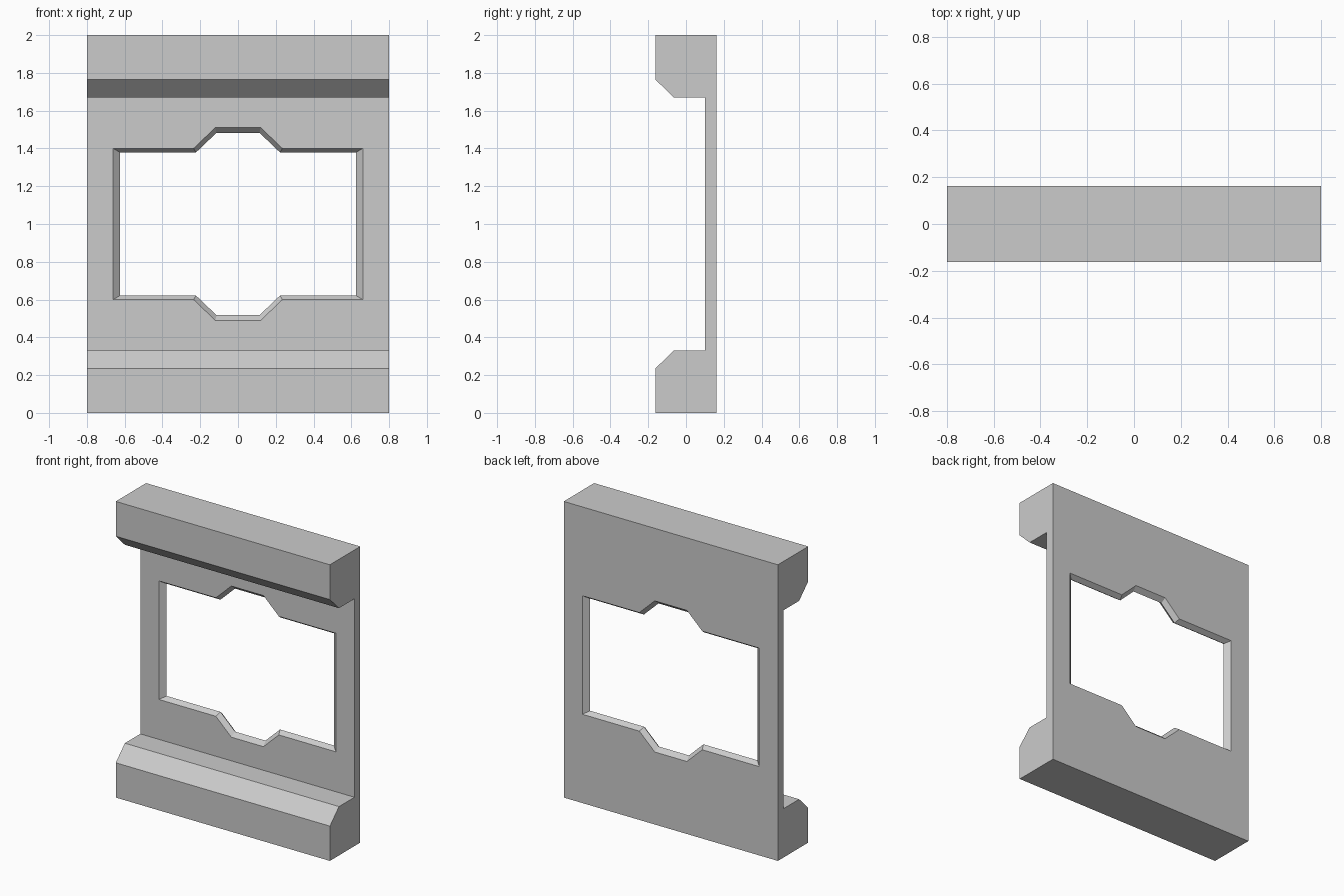
import bpy, bmesh

if "Cube" in bpy.data.objects:
    bpy.data.objects.remove(bpy.data.objects["Cube"])


def loft(name, rings):
    """Closed solid through matching rings of points, with capped ends."""
    bm = bmesh.new()
    loops = [[bm.verts.new(p) for p in ring] for ring in rings]
    n = len(loops[0])
    for a, b in zip(loops, loops[1:]):
        for i in range(n):
            j = (i + 1) % n
            bm.faces.new((a[i], a[j], b[j], b[i]))
    bm.faces.new(loops[0])
    bm.faces.new(loops[-1])
    bmesh.ops.recalc_face_normals(bm, faces=bm.faces)
    mesh = bpy.data.meshes.new(name)
    bm.to_mesh(mesh)
    bm.free()
    obj = bpy.data.objects.new(name, mesh)
    bpy.context.collection.objects.link(obj)
    return obj


# Wall panel: C-shaped side profile (y, z), mirrored about z = 1
lower = [(0.10, 0.33), (-0.065, 0.33), (-0.162, 0.235), (-0.162, 0), (0.162, 0)]
profile = lower + [(y, 2 - z) for y, z in reversed(lower)]
panel = loft("window_wall_panel",
             [[(x, y, z) for y, z in profile] for x in (-0.8, 0.8)])

# Window opening: outline (x, z from centre), mirrored in both axes
quarter = [(0.66, 0.40), (0.235, 0.40), (0.12, 0.51)]
upper = quarter + [(-x, z) for x, z in reversed(quarter)]
outline = upper + [(-x, -z) for x, z in upper]

# Cutter narrows halfway through the wall, leaving a ridged frame edge
sections = [(0.09, 1.018), (0.131, 0.947), (0.172, 1.018)]
cutter = loft("window_cutter",
              [[(x * s, y, 1 + z * s) for x, z in outline] for y, s in sections])
cutter.hide_render = True

cut = panel.modifiers.new("window", 'BOOLEAN')
cut.operation = 'DIFFERENCE'
cut.solver = 'EXACT'
cut.object = cutter

# Bake the cut and drop the helper
deps = bpy.context.evaluated_depsgraph_get()
baked = bpy.data.meshes.new_from_object(panel.evaluated_get(deps))
panel.modifiers.clear()
panel.data = baked
bpy.data.objects.remove(cutter)
